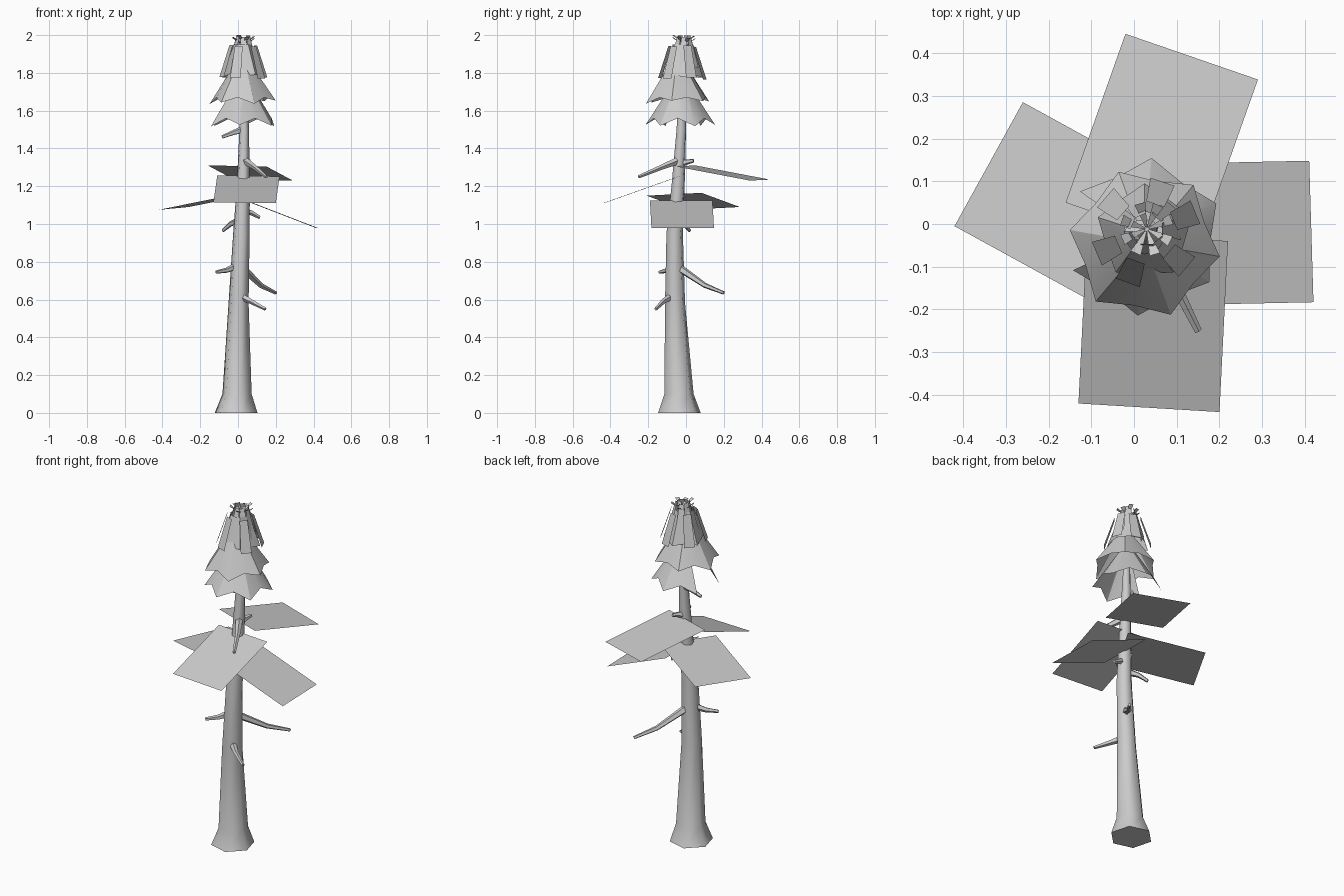
import bpy
import bmesh
import random
from math import cos, sin, tau, radians
from mathutils import Vector

random.seed(4)
cube = bpy.data.objects.get("Cube")
if cube:
    bpy.data.objects.remove(cube, do_unlink=True)

grey = bpy.data.materials.new("plain_grey")
grey.use_nodes = True
grey.diffuse_color = (0.6, 0.6, 0.6, 1)
grey.node_tree.nodes["Principled BSDF"].inputs["Base Color"].default_value = (0.6, 0.6, 0.6, 1)


def finish(name, bm, smooth=None):
    mesh = bpy.data.meshes.new(name)
    bm.to_mesh(mesh)
    bm.free()
    mesh.materials.append(grey)
    obj = bpy.data.objects.new(name, mesh)
    bpy.context.collection.objects.link(obj)
    if smooth:
        bpy.ops.object.select_all(action="DESELECT")
        obj.select_set(True)
        bpy.context.view_layer.objects.active = obj
        bpy.ops.object.shade_smooth_by_angle(angle=radians(smooth))
    return obj


def tube(name, path, radii, sides, upright=False):
    """Tapered tube through a path of points, capped at both ends."""
    bm = bmesh.new()
    pts = [Vector(p) for p in path]
    axis = Vector((0, 0, 1)) if upright else (pts[-1] - pts[0]).normalized()
    u = axis.orthogonal().normalized()
    v = axis.cross(u)
    rings = [[bm.verts.new(p + (u * cos(tau * i / sides) + v * sin(tau * i / sides)) * r)
              for i in range(sides)] for p, r in zip(pts, radii)]
    for a, b in zip(rings, rings[1:]):
        for i in range(sides):
            j = (i + 1) % sides
            bm.faces.new((a[i], a[j], b[j], b[i]))
    bm.faces.new(rings[0][::-1])
    bm.faces.new(rings[-1])
    return finish(name, bm, 65)


def sheet(name, outer_a, outer_b, inner_a):
    """Flat parallelogram bough facing up."""
    a, b, c = Vector(outer_a), Vector(outer_b), Vector(inner_a)
    bm = bmesh.new()
    face = bm.faces.new([bm.verts.new(p) for p in (a, b, b + c - a, c)])
    face.normal_update()
    if face.normal.z < 0:
        face.normal_flip()
    return finish(name, bm)


def skirt(name, centre, top, bottom, sides, lift, phase, skip=()):
    """Hanging foliage cone with a zigzag hem; skip leaves panels out."""
    cx, cy = centre
    (rt, zt), (rb, zb) = top, bottom

    def at(angle, r, z):
        return bm.verts.new((cx + r * cos(angle), cy + r * sin(angle), z))

    bm = bmesh.new()
    upper, hem = [], []
    for i in range(2 * sides):
        angle = phase + tau * i / (2 * sides)
        corner = i % 2 == 0
        upper.append(at(angle, rt, zt))
        hem.append(at(angle, rb if corner else rb * 0.83,
                      zb + (random.uniform(0, 0.025) if corner else lift)))
    for i in range(2 * sides):
        j = (i + 1) % (2 * sides)
        if i // 2 not in skip:
            bm.faces.new((hem[i], hem[j], upper[j], upper[i]))
    return finish(name, bm, 30)


def blades(name, centre, count, top, bottom, widths, phase):
    """Ring of separate slanted leaf cards."""
    bm = bmesh.new()
    for i in range(count):
        angle = phase + tau * i / count + random.uniform(-0.15, 0.15)
        out = Vector((cos(angle), sin(angle), 0))
        side = Vector((-out.y, out.x, 0))
        base = Vector((*centre, random.uniform(-0.02, 0)))
        corners = []
        for (r, z), w in ((bottom, widths[0]), (top, widths[1])):
            p = base + out * r + Vector((0, 0, z))
            corners += [p - side * w, p + side * w]
        a, b, c, d = [bm.verts.new(p) for p in corners]
        bm.faces.new((a, b, d, c))
    return finish(name, bm)


# Leaning trunk with a flared foot
tube("trunk",
     [(-0.01, -0.035, 0), (-0.005, -0.037, 0.1), (0.003, -0.058, 0.58), (0.018, -0.06, 0.95),
      (0.028, -0.042, 1.2), (0.033, -0.025, 1.5), (0.032, -0.015, 1.94)],
     [0.117, 0.08, 0.055, 0.045, 0.036, 0.026, 0.008], 6, upright=True)

# Bare branches: root, elbow, tip
branches = [
    ((0.01, -0.07, 0.62), (0.07, -0.12, 0.59), (0.145, -0.16, 0.55)),
    ((0.02, -0.04, 0.77), (0.12, 0.1, 0.675), (0.2, 0.2, 0.635)),
    ((0.0, -0.06, 0.78), (-0.06, -0.1, 0.755), (-0.115, -0.14, 0.745)),
    ((0.01, -0.05, 1.02), (-0.04, -0.01, 1.0), (-0.08, 0.02, 0.965)),
    ((0.02, -0.05, 1.07), (0.07, -0.04, 1.06), (0.115, -0.03, 1.035)),
    ((0.03, -0.03, 1.34), (0.09, -0.13, 1.3), (0.15, -0.25, 1.25)),
    ((0.03, -0.03, 1.32), (0.05, 0.01, 1.33), (0.06, 0.04, 1.335)),
    ((0.03, -0.02, 1.5), (-0.02, -0.02, 1.485), (-0.085, -0.02, 1.46)),
]
for n, path in enumerate(branches):
    tube(f"branch_{n + 1}", path, (0.022, 0.014, 0.009), 5)

# Four large flat boughs
sheet("bough_back", (-0.02, 0.445, 1.235), (0.29, 0.338, 1.23), (-0.16, 0.05, 1.31))
sheet("bough_right", (-0.42, -0.005, 1.075), (-0.26, 0.285, 1.09), (-0.05, -0.208, 1.15))
sheet("bough_front", (-0.13, -0.42, 1.115), (0.2, -0.44, 1.11), (-0.11, -0.02, 1.257))
sheet("bough_left", (0.41, 0.148, 0.98), (0.42, -0.183, 0.98), (0.035, 0.14, 1.125))

# Foliage skirts, the lowest one open at the back right
skirt("lower_skirt", (0.025, -0.03), (0.05, 1.73), (0.185, 1.515), 6, 0.045, radians(-35), skip=(3,))
skirt("middle_skirt", (0.025, -0.045), (0.055, 1.83), (0.178, 1.63), 6, 0.04, radians(-10))
skirt("upper_skirt", (0.025, -0.02), (0.05, 1.95), (0.115, 1.77), 5, 0.015, radians(18))

# Loose leaf cards and crown
blades("side_leaves", (0.028, -0.02), 6, (0.07, 1.95), (0.125, 1.78), (0.03, 0.022), 0.3)
blades("crown_leaves", (0.03, -0.012), 7, (0.035, 2.0), (0.08, 1.83), (0.026, 0.014), 0.1)
blades("crown_star", (0.03, -0.012), 8, (0.005, 1.96), (0.062, 2.0), (0.013, 0.002), 0.4)
